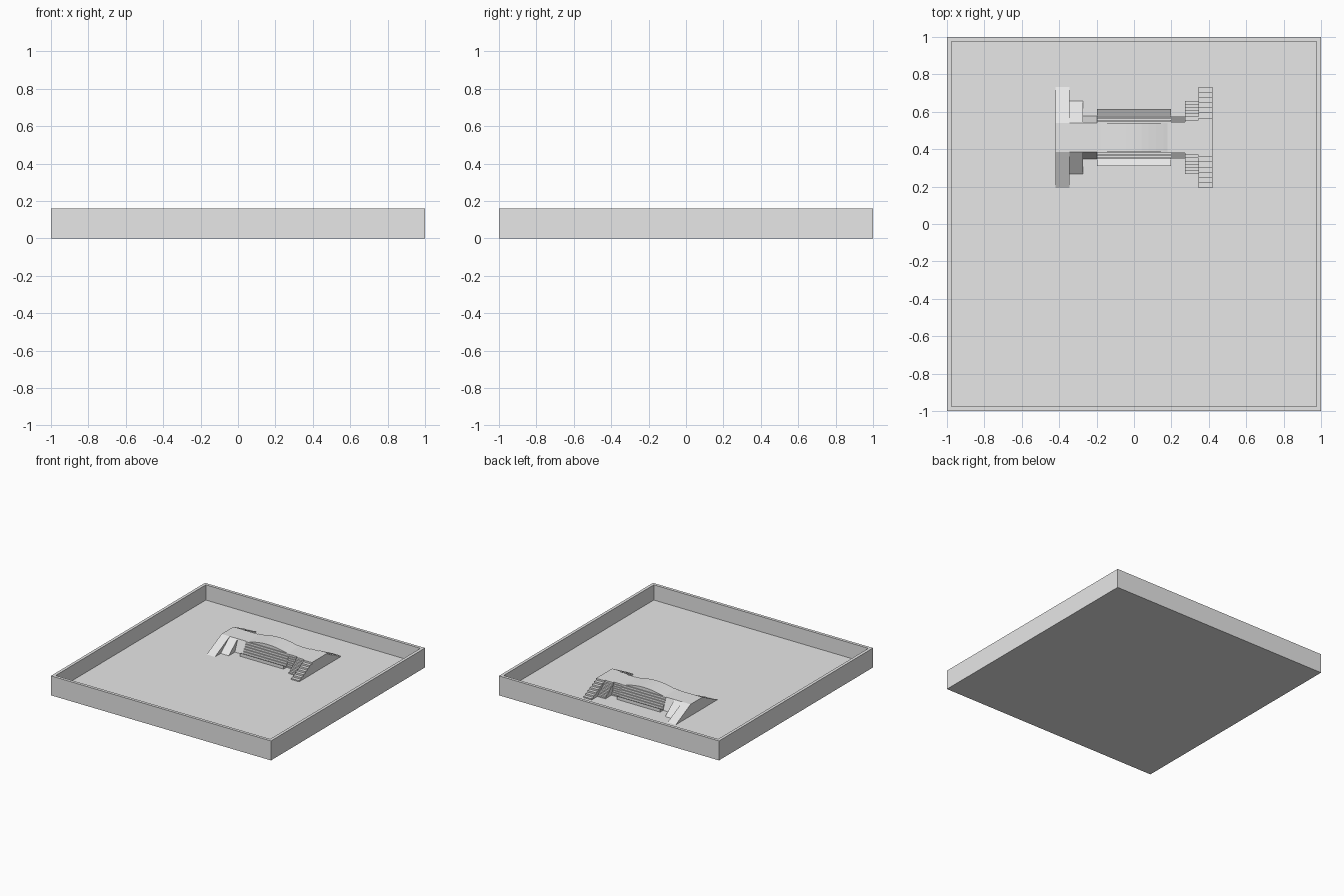
import bpy, bmesh, math

if "Cube" in bpy.data.objects:
    bpy.data.objects.remove(bpy.data.objects["Cube"])

FLOOR = 0.035      # tray floor height
DECK = 0.13        # walkway height
CY = 0.463         # bridge centre line
HALF = 0.077       # half width of walkway

grey = bpy.data.materials.new("light grey")
grey.diffuse_color = (0.8, 0.8, 0.8, 1)
grey.use_nodes = True
grey.node_tree.nodes["Principled BSDF"].inputs["Base Color"].default_value = grey.diffuse_color


def make(name, bm):
    bmesh.ops.recalc_face_normals(bm, faces=bm.faces)
    me = bpy.data.meshes.new(name)
    bm.to_mesh(me)
    bm.free()
    me.materials.append(grey)
    ob = bpy.data.objects.new(name, me)
    bpy.context.collection.objects.link(ob)
    return ob


def extrude(name, pts, vec):
    """Extrude a closed 3D outline along vec."""
    bm = bmesh.new()
    face = bm.faces.new([bm.verts.new(p) for p in pts])
    res = bmesh.ops.extrude_face_region(bm, geom=[face])
    bmesh.ops.translate(bm, vec=vec, verts=[v for v in res["geom"] if isinstance(v, bmesh.types.BMVert)])
    return make(name, bm)


def section(name, x0, x1, half):
    """Symmetric cross-section (distance from centre line, z) swept along x."""
    pts = [(x0, CY + d, z) for d, z in half]
    pts += [(x0, CY - d, z) for d, z in reversed(half)]
    return extrude(name, pts, (x1 - x0, 0, 0))


def steps(d0, d1, z0, z1, n):
    """Stair outline going outward and down."""
    pts = [(d0, z0)]
    for i in range(n):
        d = d0 + (d1 - d0) * (i + 1) / n
        pts += [(d, z0 + (z1 - z0) * i / n), (d, z0 + (z1 - z0) * (i + 1) / n)]
    return pts[1:]


# tray: box with an inset, lowered floor
bm = bmesh.new()
bmesh.ops.create_cube(bm, size=2)
for v in bm.verts:
    v.co.z = 0.16 if v.co.z > 0 else 0
top = max(bm.faces, key=lambda f: f.calc_center_median().z)
bmesh.ops.inset_region(bm, faces=[top], thickness=0.035)
res = bmesh.ops.extrude_face_region(bm, geom=[top])
bmesh.ops.translate(bm, vec=(0, 0, FLOOR - 0.16),
                    verts=[v for v in res["geom"] if isinstance(v, bmesh.types.BMVert)])
if top.is_valid:
    bmesh.ops.delete(bm, geom=[top], context='FACES_ONLY')
make("tray", bm)

# end blocks: smooth ramps on the left, stairs on the right
BASE = FLOOR - 0.005
for x0, x1, reach in ((0.345, 0.42, 0.27), (0.272, 0.345, 0.195), (0.197, 0.272, 0.115)):
    section("side_ramp", -x1, -x0, [(HALF, DECK), (reach, FLOOR), (reach, BASE)])
    section("side_stairs", x0, x1, steps(HALF, reach, DECK, BASE, 7))

# centre block: stepped sides with a shallow gutter along the foot
section("centre_steps", -0.197, 0.197,
        steps(HALF, 0.115, DECK, 0.042, 5) + [(0.153, 0.062), (0.153, BASE)])

# arched walkway over the centre, in flat segments
N = 10
arch = [(-0.197 + 0.394 * i / N, CY - HALF, DECK - 0.004 + 0.03 * math.sin(math.pi * i / N))
        for i in range(N + 1)]
extrude("arched_walkway", arch, (0, 2 * HALF, 0))
